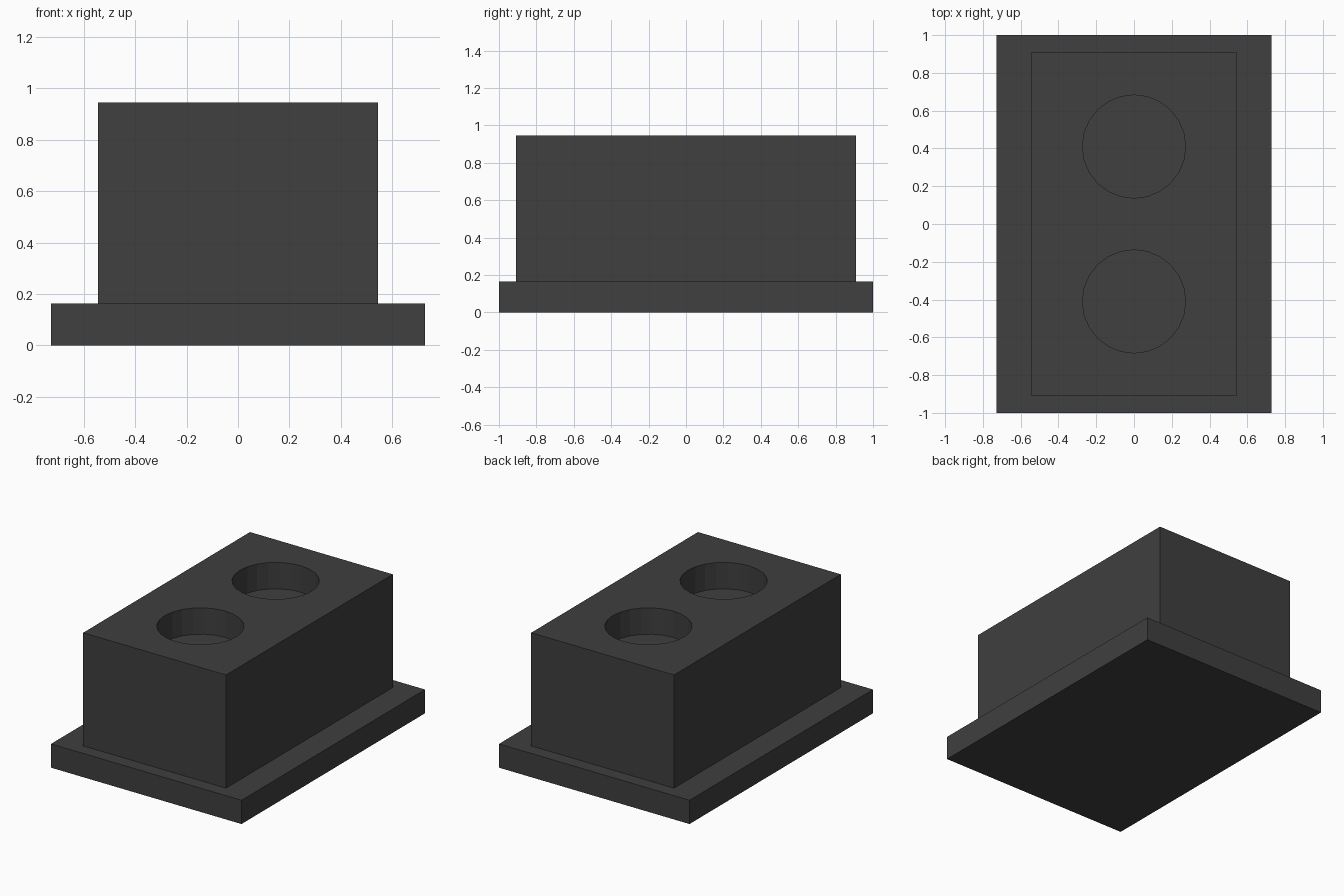
import bpy

if "Cube" in bpy.data.objects:
    bpy.data.objects.remove(bpy.data.objects["Cube"])

mat = bpy.data.materials.new("dark_grey")
mat.diffuse_color = (0.05, 0.05, 0.05, 1)
mat.use_nodes = True
mat.node_tree.nodes["Principled BSDF"].inputs["Base Color"].default_value = mat.diffuse_color


def box(name, sx, sy, z0, z1):
    bpy.ops.mesh.primitive_cube_add(size=1, location=(0, 0, (z0 + z1) / 2))
    ob = bpy.context.object
    ob.name = name
    ob.scale = (sx, sy, z1 - z0)
    bpy.ops.object.transform_apply(location=False, rotation=False, scale=True)
    ob.data.materials.append(mat)
    return ob


BASE_TOP, TOP, DEPTH = 0.164, 0.945, 0.182

# Base plate and main block
box("base_plate", 1.454, 2.0, 0, BASE_TOP)
block = box("main_block", 1.09, 1.818, BASE_TOP, TOP)

# Two round sockets sunk into the top of the block
for side, y in (("front", -0.41), ("back", 0.41)):
    bpy.ops.mesh.primitive_cylinder_add(vertices=24, radius=0.273, depth=2 * DEPTH,
                                        location=(0, y, TOP))
    cutter = bpy.context.object
    cutter.name = side + "_socket_cutter"
    cutter.data.materials.append(mat)
    mod = block.modifiers.new(side + "_socket", 'BOOLEAN')
    mod.operation = 'DIFFERENCE'
    mod.solver = 'EXACT'
    mod.object = cutter
    cutter.hide_render = True
    cutter.hide_set(True)
